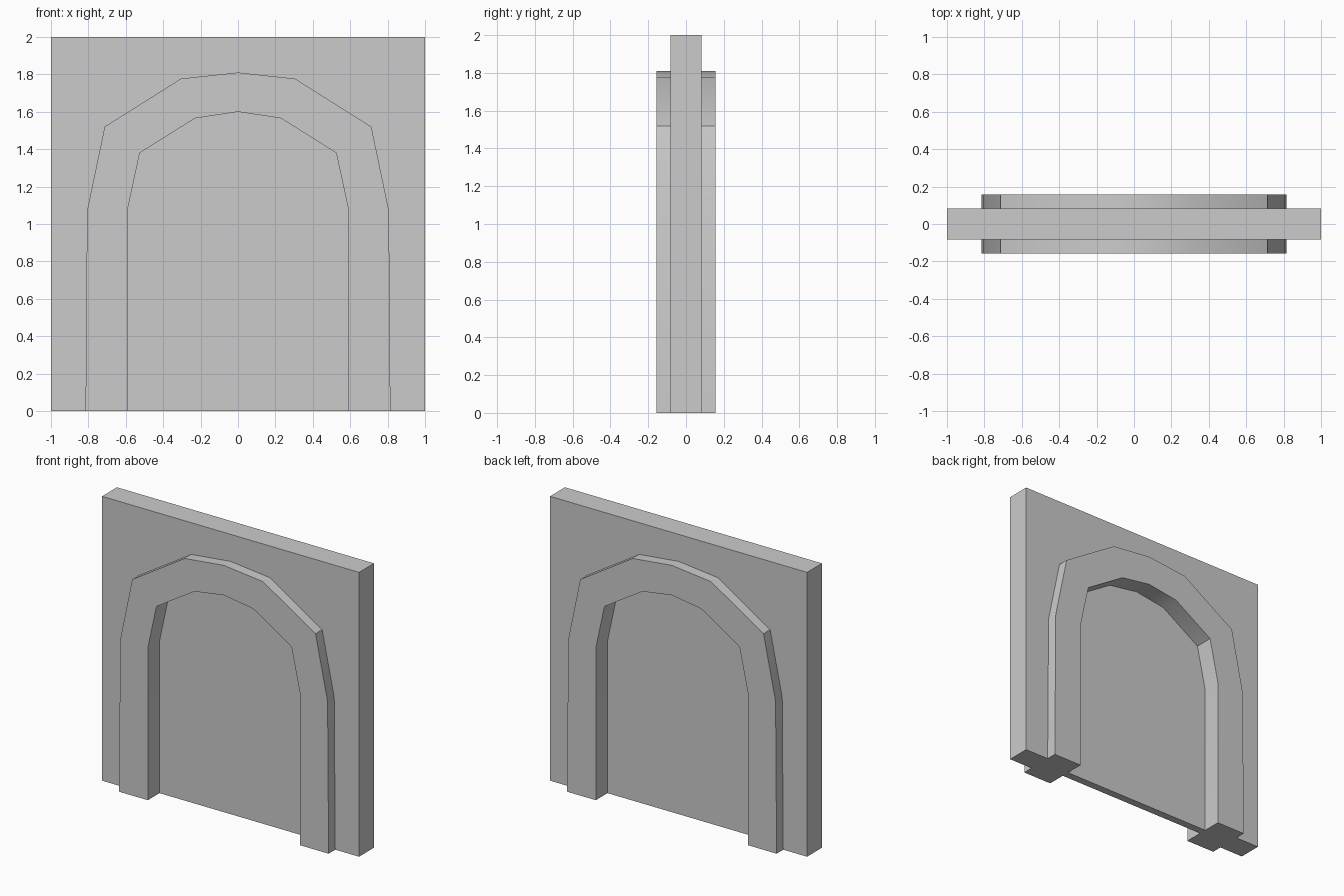
import bpy, bmesh
from math import radians

if "Cube" in bpy.data.objects:
    bpy.data.objects.remove(bpy.data.objects["Cube"])

WALL_Y, TRIM_Y, PANEL_Y = 0.083, 0.157, 0.027

# Right half of each arch outline (x, z), from the floor up to the crown
OUTER = [(0.815, 0), (0.807, 1.07), (0.713, 1.52), (0.305, 1.777), (0, 1.81)]
INNER = [(0.592, 0), (0.592, 1.07), (0.525, 1.38), (0.23, 1.565), (0, 1.6)]


def arch(half):
    """Whole outline, right foot over the crown to the left foot."""
    return half + [(-x, z) for x, z in reversed(half[:-1])]


def prism(name, outline, y0, y1, back=True, keep_side=lambda a, b: True):
    """Extrude an anticlockwise front outline from y0 to y1."""
    bm = bmesh.new()
    front = [bm.verts.new((x, y0, z)) for x, z in outline]
    rear = [bm.verts.new((x, y1, z)) for x, z in outline]
    bm.faces.new(front)
    if back:
        bm.faces.new(rear[::-1])
    n = len(outline)
    for i in range(n):
        j = (i + 1) % n
        if keep_side(outline[i], outline[j]):
            bm.faces.new((front[j], front[i], rear[i], rear[j]))
    mesh = bpy.data.meshes.new(name)
    bm.to_mesh(mesh)
    bm.free()
    obj = bpy.data.objects.new(name, mesh)
    bpy.context.collection.objects.link(obj)
    bpy.ops.object.select_all(action='DESELECT')
    obj.select_set(True)
    bpy.context.view_layer.objects.active = obj
    bpy.ops.object.shade_smooth_by_angle(angle=radians(30))
    return obj


opening = arch(INNER)[::-1]

# Square wall with an arched opening
prism("wall", [(1, 0), (1, 2), (-1, 2), (-1, 0)] + opening, -WALL_Y, WALL_Y)

# Raised arch trim, mirrored to the back of the wall
trim = prism("arch_trim", arch(OUTER) + opening, -TRIM_Y, -WALL_Y, back=False)
mirror = trim.modifiers.new("both_sides", 'MIRROR')
mirror.use_axis = (False, True, False)

# Thin recessed panel filling the opening; only its floor edge is exposed
prism("door_panel", arch(INNER), -PANEL_Y, PANEL_Y,
      keep_side=lambda a, b: a[1] == 0 and b[1] == 0)
